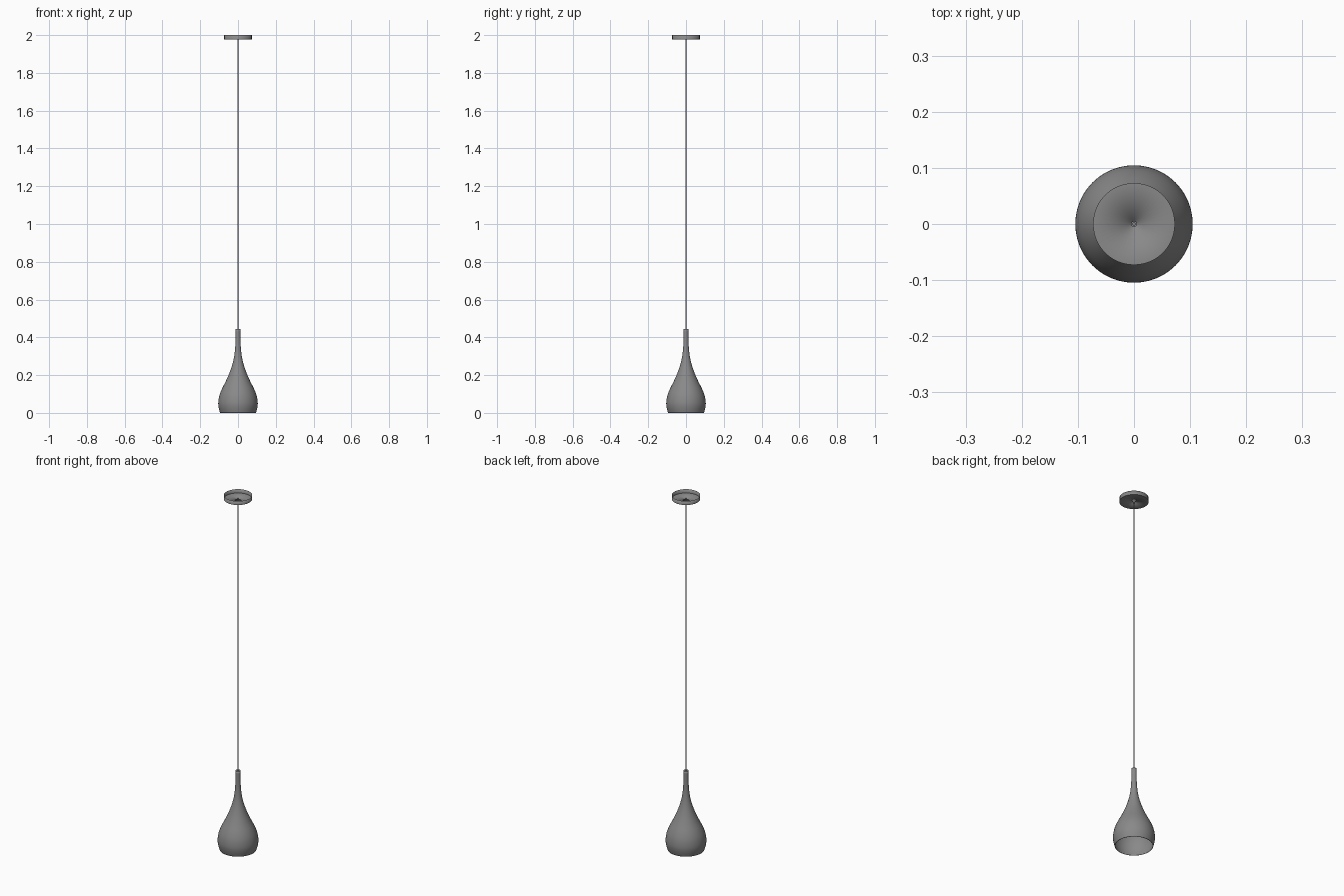
import bpy, bmesh, math
from mathutils.geometry import interpolate_bezier
from mathutils import Vector

if "Cube" in bpy.data.objects:
    bpy.data.objects.remove(bpy.data.objects["Cube"])

dark_grey = bpy.data.materials.new("dark_grey")
dark_grey.diffuse_color = (0.25, 0.25, 0.25, 1)
dark_grey.use_nodes = True
dark_grey.node_tree.nodes["Principled BSDF"].inputs["Base Color"].default_value = dark_grey.diffuse_color


def lathe(name, profile, wall=0.0, steps=48, angle=40):
    """Spin an (radius, z) profile around the z axis."""
    bm = bmesh.new()
    verts = [bm.verts.new((r, 0, z)) for r, z in profile]
    edges = [bm.edges.new(p) for p in zip(verts, verts[1:])]
    bmesh.ops.spin(bm, geom=verts + edges, cent=(0, 0, 0), axis=(0, 0, 1),
                   angle=math.tau, steps=steps, use_duplicate=False)
    bmesh.ops.remove_doubles(bm, verts=bm.verts, dist=1e-5)
    bmesh.ops.recalc_face_normals(bm, faces=bm.faces)
    mesh = bpy.data.meshes.new(name)
    bm.to_mesh(mesh)
    bm.free()
    mesh.materials.append(dark_grey)
    ob = bpy.data.objects.new(name, mesh)
    bpy.context.collection.objects.link(ob)
    bpy.ops.object.select_all(action='DESELECT')
    ob.select_set(True)
    bpy.context.view_layer.objects.active = ob
    bpy.ops.object.shade_smooth_by_angle(angle=math.radians(angle))
    if wall:
        mod = ob.modifiers.new("wall", 'SOLIDIFY')
        mod.thickness = wall
        mod.offset = -1
    return ob


def smooth_profile(points, per_span=5):
    """Smooth curve through the profile points."""
    pts = [Vector((r, z, 0)) for r, z in points]
    tan = [(pts[min(i + 1, len(pts) - 1)] - pts[max(i - 1, 0)]) / 6
           for i in range(len(pts))]
    out = []
    for i in range(len(pts) - 1):
        span = interpolate_bezier(pts[i], pts[i] + tan[i],
                                  pts[i + 1] - tan[i + 1], pts[i + 1], per_span)
        out += span if i == 0 else span[1:]
    return [(p.x, p.y) for p in out]


# Teardrop shade, open at the bottom, with a slim neck
shade = smooth_profile([(0.095, 0.0), (0.1025, 0.028), (0.1045, 0.055), (0.099, 0.09),
                        (0.086, 0.125), (0.066, 0.165), (0.048, 0.205),
                        (0.032, 0.25), (0.021, 0.295), (0.0155, 0.34),
                        (0.0135, 0.38), (0.0135, 0.443)])
lathe("lamp_shade", shade, wall=0.0015)

# Neck cap where the cable enters
lathe("neck_cap", [(0.0132, 0.442), (0, 0.442)], steps=32)

# Suspension cable
lathe("cable", [(0, 0.43), (0.003, 0.43), (0.003, 1.984), (0, 1.984)], steps=12)

# Ceiling canopy: shallow cup open at the top, with a small cable hole
lathe("ceiling_canopy", [(0.0045, 1.978), (0.073, 1.978), (0.073, 2.0)],
      wall=0.0006, angle=30)
